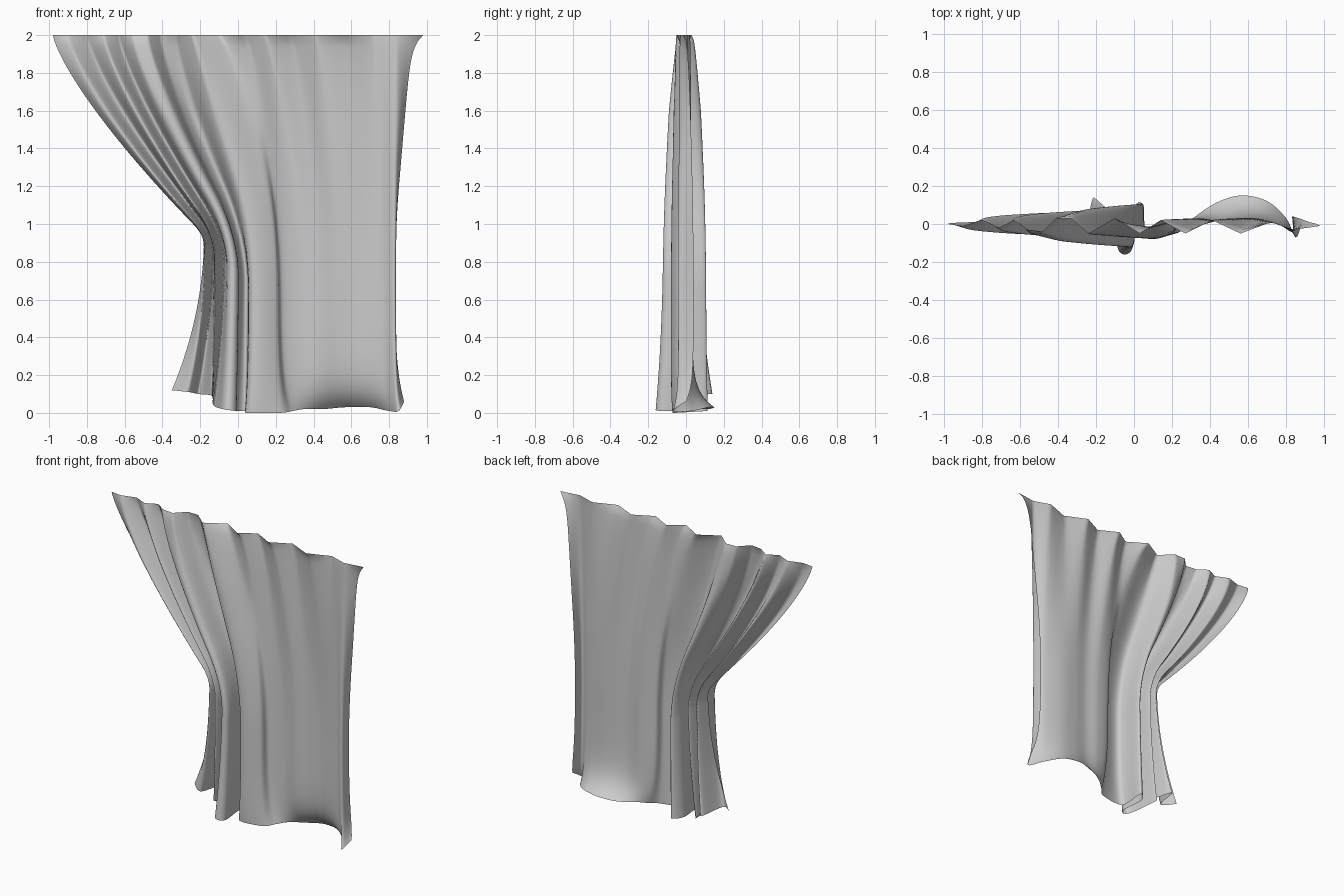
import bpy, bmesh, math

if "Cube" in bpy.data.objects:
    bpy.data.objects.remove(bpy.data.objects["Cube"])

# Fold lines of the cloth, left to right: x,y at rail | x,y at tie | x,y,z at hem
FOLDS = [
    (-0.98, 0.00, -0.18, 0.02, -0.35, 0.02, 0.12),
    (-0.90, -0.01, -0.17, -0.07, -0.26, -0.04, 0.11),
    (-0.80, 0.02, -0.13, 0.07, -0.21, 0.14, 0.10),
    (-0.71, -0.02, -0.12, -0.08, -0.14, -0.07, 0.09),
    (-0.63, 0.02, -0.07, 0.08, -0.13, 0.08, 0.04),
    (-0.56, -0.03, -0.05, -0.10, -0.08, -0.14, 0.02),
    (-0.48, -0.04, 0.00, -0.10, -0.01, -0.13, 0.01),
    (-0.41, 0.03, 0.01, 0.05, -0.02, 0.05, 0.01),
    (-0.33, 0.03, 0.05, 0.10, 0.04, 0.11, 0.01),
    (-0.24, -0.05, 0.07, -0.07, 0.05, -0.06, 0.00),
    (-0.10, 0.03, 0.20, -0.05, 0.22, -0.05, 0.00),
    (0.03, -0.05, 0.23, 0.01, 0.29, 0.01, 0.01),
    (0.14, 0.02, 0.33, 0.03, 0.35, 0.06, 0.02),
    (0.27, -0.05, 0.43, 0.02, 0.45, 0.12, 0.02),
    (0.41, 0.02, 0.53, 0.03, 0.57, 0.15, 0.03),
    (0.56, -0.05, 0.64, 0.03, 0.70, 0.12, 0.03),
    (0.72, 0.01, 0.76, 0.00, 0.80, 0.03, 0.01),
    (0.84, -0.03, 0.83, -0.04, 0.85, -0.07, 0.01),
    (0.92, -0.01, 0.83, 0.04, 0.88, 0.00, 0.06),
]
TIE_Z = 0.94
SUB, ROWS = 8, 90
LAST = len(FOLDS) - 1
PANEL = 9  # folds from here on hang freely


def raw_point(i, t):
    """Point on fold line i, t = 0 at the rail and 1 at the hem."""
    xt, yt, xw, yw, xh, yh, zh = FOLDS[i]
    z = 2 - (2 - zh) * t
    if z > TIE_Z:
        f = (2 - z) / (2 - TIE_Z)
        fx = f ** (1.3 if i < PANEL else 1.0 if i == PANEL or i >= LAST - 1 else 0.7)
        fy = f ** (0.5 if i < PANEL + 2 else 0.4)
        x, y = xt + (xw - xt) * fx, yt + (yw - yt) * fy
    else:
        f = (TIE_Z - z) / (TIE_Z - zh)
        x = xw + (xh - xw) * f ** (2 if i < PANEL else 5)
        y = yw + (yh - yw) * f ** (2 if i < PANEL else 11)
    if i == LAST:  # pinned top corner
        x += 0.06 * math.exp(-(2 - z) / 0.06)
    return x, y, z


def fold_point(i, t):
    """Round off the kink at the tie, more for the inner folds."""
    w = (0.025 + 0.012 * min(i, PANEL)) * min(1, t / 0.3, (1 - t) / 0.3)
    s = [raw_point(i, t + w * k / 3) for k in range(-3, 4)]
    return tuple(sum(c) / 7 for c in zip(*s))


def spline(a, b, c, d, t, soft):
    """Smooth curve through the folds; soft = 0 gives straight creases."""
    return tuple((1 - soft) * (q + (r - q) * t) + soft * 0.5 *
                 (2 * q + (r - p) * t + (2 * p - 5 * q + 4 * r - s) * t * t
                  + (3 * q - p - 3 * r + s) * t ** 3)
                 for p, q, r, s in zip(a, b, c, d))


# Curtain: one draped sheet lofted through the folds
bm = bmesh.new()
grid = []
for r in range(ROWS + 1):
    t = 1 - (1 - r / ROWS) ** 1.4  # finer rows at the hem
    soft = min(1, t / 0.2)         # creased at the rail, soft lower down
    pts = [fold_point(i, t) for i in range(LAST + 1)]
    row = []
    for k in range(LAST * SUB + 1):
        i = min(k // SUB, LAST - 1)
        x, y, z = spline(pts[max(i - 1, 0)], pts[i], pts[i + 1],
                         pts[min(i + 2, LAST)], k / SUB - i, soft)
        row.append(bm.verts.new((x, y, max(z, 0))))
    grid.append(row)
for a, b in zip(grid, grid[1:]):
    for k in range(len(a) - 1):
        bm.faces.new((a[k], b[k], b[k + 1], a[k + 1])).smooth = True
mesh = bpy.data.meshes.new("curtain")
bm.to_mesh(mesh)
bm.free()
curtain = bpy.data.objects.new("curtain", mesh)
bpy.context.collection.objects.link(curtain)
